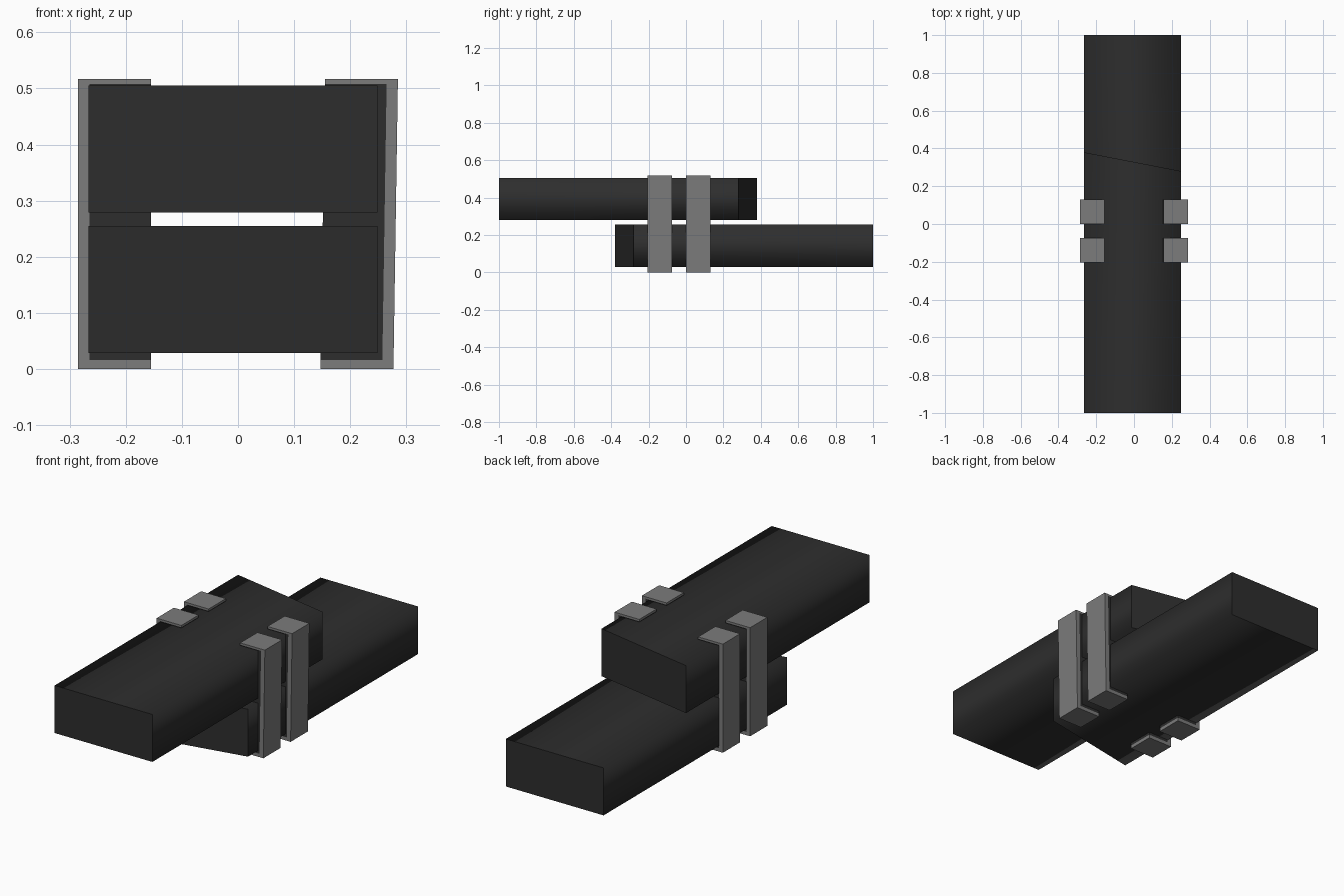
import bpy
import bmesh

if "Cube" in bpy.data.objects:
    bpy.data.objects.remove(bpy.data.objects["Cube"])


def material(name, value):
    m = bpy.data.materials.new(name)
    m.diffuse_color = (value, value, value, 1)
    m.use_nodes = True
    m.node_tree.nodes["Principled BSDF"].inputs["Base Color"].default_value = m.diffuse_color
    return m


BLACK = material("black_rubber", 0.027)
GREY = material("grey_metal", 0.2)


def prism(name, bottom, offset, mat, smooth):
    """Extrude a flat outline by offset; smooth the long side faces, keep caps flat."""
    bm = bmesh.new()
    cap = bm.faces.new([bm.verts.new(p) for p in bottom])
    ext = bmesh.ops.extrude_face_region(bm, geom=[cap], use_keep_orig=True)
    top = [g for g in ext["geom"] if isinstance(g, bmesh.types.BMVert)]
    bmesh.ops.translate(bm, verts=top, vec=offset)
    bmesh.ops.recalc_face_normals(bm, faces=bm.faces)
    for f in bm.faces:
        f.smooth = smooth and abs(f.normal.y) < 0.5
    me = bpy.data.meshes.new(name)
    bm.to_mesh(me)
    bm.free()
    me.materials.append(mat)
    ob = bpy.data.objects.new(name, me)
    bpy.context.collection.objects.link(ob)
    return ob


# Two overlapping bars, each with one end cut at a slant
X0, X1 = -0.266, 0.249
prism("lower_bar", [(X0, -0.38, 0.029), (X1, -0.28, 0.029), (X1, 1, 0.029), (X0, 1, 0.029)],
      (0, 0, 0.226), BLACK, True)
prism("upper_bar", [(X0, -1, 0.279), (X1, -1, 0.279), (X1, 0.28, 0.279), (X0, 0.38, 0.279)],
      (0, 0, 0.226), BLACK, True)

# Clip profiles, with x measured inward from the outer face
H, REACH = 0.517, 0.13
SHELL = [(0, 0), (REACH, 0), (REACH, 0.016), (0.02, 0.016),
         (0.02, H - 0.009), (REACH, H - 0.009), (REACH, H), (0, H)]
LINER = [(0.02, 0.016), (REACH, 0.016), (REACH, H - 0.009), (0.02, H - 0.009)]


def clip(side, label, y):
    def outline(profile):
        # The right-hand clips lean slightly outward at the top
        lean = 0.008 if side > 0 else 0
        return [(side * (0.285 - x) - lean * (1 - z / H), y, z) for x, z in profile]
    prism(label + "_clip_shell", outline(SHELL), (0, 0.13, 0), GREY, False)
    prism(label + "_clip_liner", outline(LINER), (0, 0.13, 0), BLACK, False)


# Two clips on each side hold the bars together
for side, side_name in ((-1, "left"), (1, "right")):
    for y, place in ((-0.205, "front"), (0.0, "rear")):
        clip(side, side_name + "_" + place, y)
